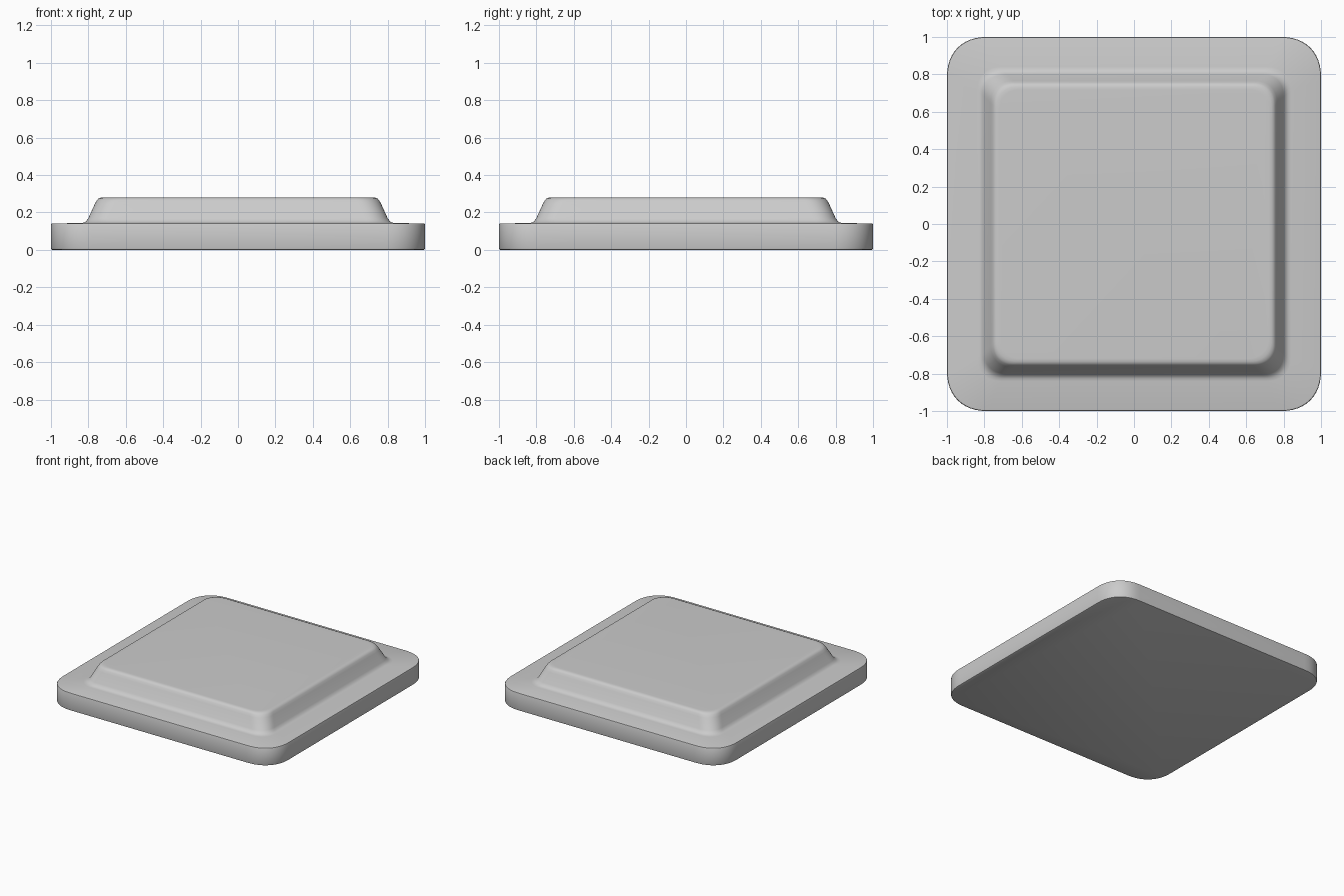
import bpy, bmesh, math

if "Cube" in bpy.data.objects:
    bpy.data.objects.remove(bpy.data.objects["Cube"])


def rounded_square(half, radius, power=2.3, steps=12):
    """Outline of a square with soft, slightly squarish corners."""
    pts = []
    c = half - radius
    for quarter in range(4):
        turn = quarter * math.pi / 2
        for i in range(steps + 1):
            a = (math.pi / 2) * i / steps
            x = c + radius * max(math.cos(a), 0) ** (2 / power)
            y = c + radius * max(math.sin(a), 0) ** (2 / power)
            pts.append((x * math.cos(turn) - y * math.sin(turn),
                        x * math.sin(turn) + y * math.cos(turn)))
    return pts


def loft(name, profile):
    """Skin a stack of rounded squares given as (half width, corner radius, z)."""
    bm = bmesh.new()
    rings = [[bm.verts.new((x, y, z)) for x, y in rounded_square(h, r)]
             for h, r, z in profile]
    for low, high in zip(rings, rings[1:]):
        n = len(low)
        for i in range(n):
            j = (i + 1) % n
            bm.faces.new((low[i], low[j], high[j], high[i]))
    bm.faces.new(rings[0][::-1])
    bm.faces.new(rings[-1])
    mesh = bpy.data.meshes.new(name)
    bm.to_mesh(mesh)
    bm.free()
    obj = bpy.data.objects.new(name, mesh)
    bpy.context.collection.objects.link(obj)
    bpy.context.view_layer.objects.active = obj
    obj.select_set(True)
    bpy.ops.object.shade_smooth_by_angle(angle=math.radians(35))
    return obj


# Base plate, sloped step and raised flat top as one continuous skin
loft("stepped_plate", [
    (0.992, 0.22, 0.0), (0.998, 0.22, 0.003), (1.0, 0.22, 0.01),
    (1.0, 0.22, 0.135), (0.998, 0.22, 0.14), (0.992, 0.22, 0.142),
    (0.84, 0.13, 0.143), (0.825, 0.125, 0.146), (0.812, 0.12, 0.153),
    (0.80, 0.12, 0.17), (0.765, 0.12, 0.247), (0.755, 0.12, 0.265),
    (0.747, 0.12, 0.274), (0.735, 0.12, 0.279), (0.72, 0.12, 0.28),
])
